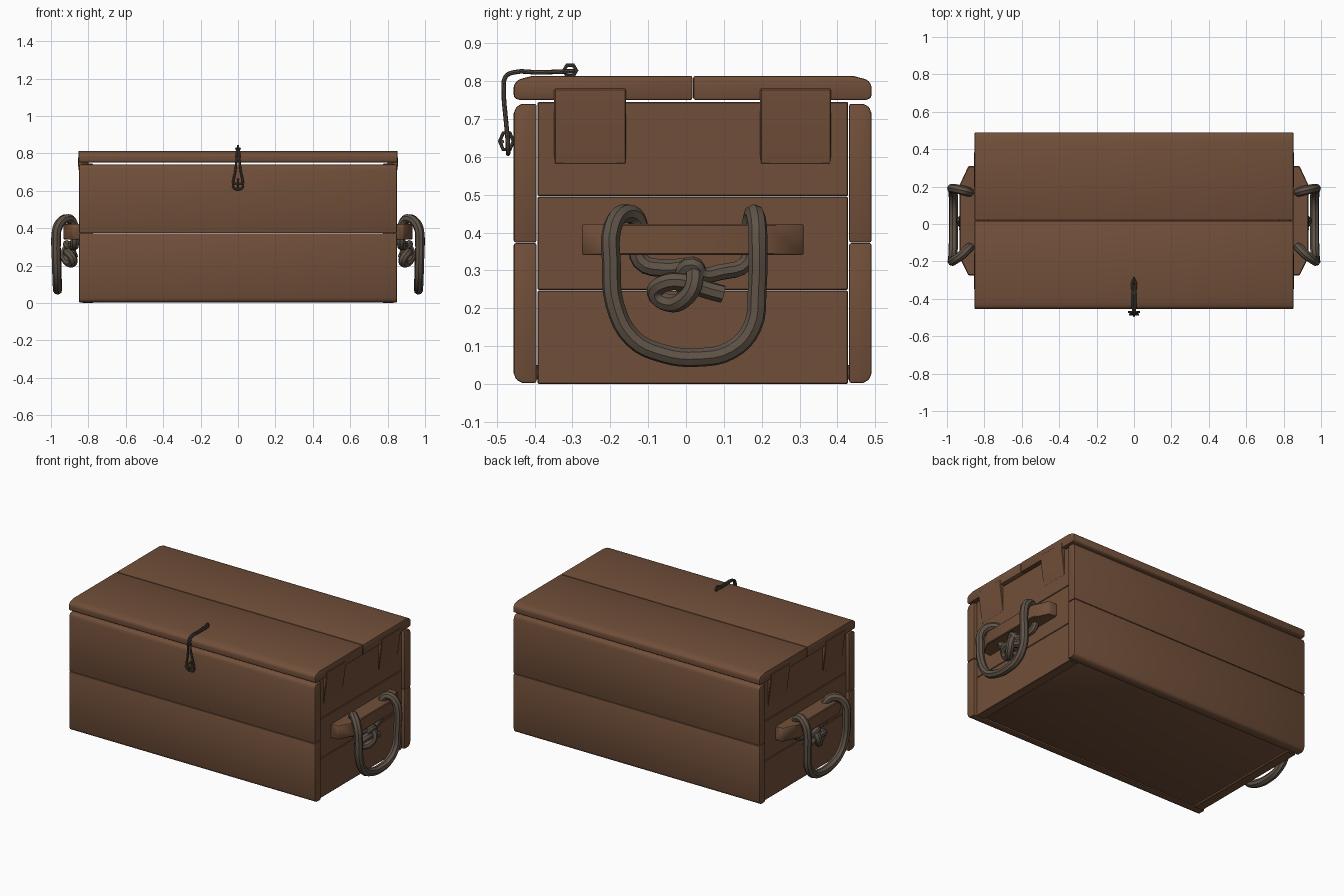
import bpy, bmesh, math
from mathutils import Vector

if "Cube" in bpy.data.objects:
    bpy.data.objects.remove(bpy.data.objects["Cube"])


def mat(name, col):
    m = bpy.data.materials.new(name)
    m.diffuse_color = (*col, 1)
    m.use_nodes = True
    m.node_tree.nodes["Principled BSDF"].inputs["Base Color"].default_value = m.diffuse_color
    return m


WOOD = mat("brown wood", (0.165, 0.078, 0.041))
ROPE = mat("grey brown rope", (0.115, 0.087, 0.064))
IRON = mat("dark wire", (0.085, 0.065, 0.05))


def finish(ob, m, bevel=0.0, seg=2):
    ob.data.materials.append(m)
    bpy.ops.object.select_all(action='DESELECT')
    ob.select_set(True)
    bpy.context.view_layer.objects.active = ob
    if bevel:
        b = ob.modifiers.new("bevel", 'BEVEL')
        b.width, b.segments = bevel, seg
        b.limit_method = 'ANGLE'
        bpy.ops.object.modifier_apply(modifier="bevel")
    bpy.ops.object.shade_smooth_by_angle(angle=math.radians(35))
    return ob


def prism(name, loop, offset, m, bevel=0.0, seg=2):
    """Polygon of 3D points swept along an offset."""
    bm = bmesh.new()
    f = bm.faces.new([bm.verts.new(p) for p in loop])
    r = bmesh.ops.extrude_face_region(bm, geom=[f])
    vs = [v for v in r['geom'] if isinstance(v, bmesh.types.BMVert)]
    bmesh.ops.translate(bm, verts=vs, vec=Vector(offset))
    bmesh.ops.recalc_face_normals(bm, faces=bm.faces)
    me = bpy.data.meshes.new(name)
    bm.to_mesh(me)
    bm.free()
    ob = bpy.data.objects.new(name, me)
    bpy.context.collection.objects.link(ob)
    return finish(ob, m, bevel, seg)


def plank(name, x, y, z, bevel=0.006, seg=2):
    loop = [(x[0], y[0], z[0]), (x[1], y[0], z[0]), (x[1], y[1], z[0]), (x[0], y[1], z[0])]
    return prism(name, loop, (0, 0, z[1] - z[0]), WOOD, bevel, seg)


def cord(name, pts, r, m, closed=False, smooth=True, sides=2):
    cu = bpy.data.curves.new(name, 'CURVE')
    cu.dimensions = '3D'
    cu.bevel_depth, cu.bevel_resolution = r, sides
    cu.use_fill_caps = True
    if smooth:
        s = cu.splines.new('BEZIER')
        s.bezier_points.add(len(pts) - 1)
        for bp, p in zip(s.bezier_points, pts):
            bp.co = p
            bp.handle_left_type = bp.handle_right_type = 'AUTO'
        s.resolution_u = 4
    else:
        s = cu.splines.new('POLY')
        s.points.add(len(pts) - 1)
        for sp, p in zip(s.points, pts):
            sp.co = (*p, 1)
    s.use_cyclic_u = closed
    ob = bpy.data.objects.new(name, cu)
    bpy.context.collection.objects.link(ob)
    bpy.ops.object.select_all(action='DESELECT')
    ob.select_set(True)
    bpy.context.view_layer.objects.active = ob
    bpy.ops.object.convert(target='MESH')
    return finish(bpy.context.view_layer.objects.active, m)


def wall_plank(name, a, b, z0, z1, outer_z):
    """Long plank rounded on its outer vertical side; a = outer y, b = inner y."""
    d = 0.022 if b > a else -0.022
    if outer_z == 'top':
        yz = [(b, z0), (a, z0), (a, z1 - 0.025), (a + d * .3, z1 - 0.008), (a + d, z1), (b, z1)]
    else:
        yz = [(b, z1), (a, z1), (a, z0 + 0.025), (a + d * .3, z0 + 0.008), (a + d, z0), (b, z0)]
    prism(name, [(-0.85, y, z) for y, z in yz], (1.70, 0, 0), WOOD, 0.005)


# Long walls, two planks each
for side, a, b in (("front", -0.455, -0.395), ("back", 0.49, 0.431)):
    wall_plank(side + "_lower_plank", a, b, 0.003, 0.372, 'bottom')
    wall_plank(side + "_upper_plank", a, b, 0.374, 0.74, 'top')

# Floor
plank("floor_board", (-0.82, 0.82), (-0.40, 0.435), (0.012, 0.05), 0.003)

# Lid, two planks with rounded outer long edges
for name, a, b in (("lid_front_plank", -0.455, 0.017), ("lid_back_plank", 0.49, 0.019)):
    s = 1 if b > a else -1
    yz = [(b, 0.75), (a + s * .012, 0.75), (a, 0.757), (a, 0.79),
          (a + s * .012, 0.804), (a + s * .05, 0.814), (b, 0.814)]
    prism(name, [(-0.853, y, z) for y, z in yz], (1.706, 0, 0), WOOD, 0.006)

for sx in (1, -1):
    tag = "right_" if sx > 0 else "left_"

    def X(p):
        return (sx * p[0], p[1], p[2])

    # End wall, three planks
    for i, (z0, z1) in enumerate(((0.0, 0.247), (0.248, 0.495), (0.496, 0.745))):
        xs = sorted((sx * 0.775, sx * 0.834))
        plank(tag + "end_plank_%d" % i, xs, (-0.392, 0.428), (z0, z1), 0.003, 1)
    # Wedge shaped hinge tabs that overlap the lid end
    for i, (y0, y1) in enumerate(((-0.348, -0.158), (0.196, 0.383))):
        lo, hi = (y0, y1)
        prism(tag + "upper_tab_%d" % i,
              [X((0.80, lo, 0.58)), X((0.834, lo, 0.58)), X((0.856, lo, 0.745)),
               X((0.856, lo, 0.78)), X((0.80, lo, 0.78))],
              (0, hi - lo, 0), WOOD, 0.003, 1)
    # Grip bar with tapered ends
    bar = [(0.83, 0.31), (0.885, 0.31), (0.932, 0.21), (0.932, -0.18), (0.885, -0.275), (0.83, -0.275)]
    prism(tag + "handle_bar", [X((x, y, 0.34)) for x, y in bar], (0, 0, 0.083), WOOD, 0.004, 1)
    # Hanging rope loop
    loop = [(0.875, -0.125, 0.38), (0.885, -0.13, 0.435), (0.92, -0.165, 0.45), (0.962, -0.195, 0.41),
            (0.972, -0.197, 0.32), (0.97, -0.188, 0.21), (0.967, -0.14, 0.12), (0.965, -0.06, 0.08),
            (0.965, 0.03, 0.07), (0.965, 0.12, 0.09), (0.968, 0.175, 0.15), (0.97, 0.188, 0.25),
            (0.972, 0.19, 0.37), (0.955, 0.188, 0.425), (0.915, 0.18, 0.45), (0.885, 0.172, 0.43),
            (0.875, 0.168, 0.38)]
    cord(tag + "rope_loop", [X(p) for p in loop], 0.025, ROPE)
    # Knot under the bar
    knot_a = [(0.875, -0.125, 0.38), (0.872, -0.12, 0.325), (0.88, -0.05, 0.305), (0.90, 0.01, 0.305),
              (0.925, 0.022, 0.27), (0.915, -0.005, 0.225), (0.885, -0.05, 0.215),
              (0.885, -0.08, 0.24), (0.905, -0.06, 0.265), (0.91, 0.0, 0.268),
              (0.90, 0.05, 0.25), (0.895, 0.098, 0.237)]
    cord(tag + "rope_knot", [X(p) for p in knot_a], 0.024, ROPE)
    knot_b = [(0.875, 0.168, 0.38), (0.872, 0.16, 0.32), (0.885, 0.09, 0.295), (0.90, 0.04, 0.29),
              (0.915, 0.018, 0.315), (0.895, -0.01, 0.29), (0.875, 0.0, 0.24)]
    cord(tag + "rope_tail", [X(p) for p in knot_b], 0.022, ROPE)

# Closing wire: a narrow loop over the lid that widens on the front
half = [(0.004, -0.30, 0.826), (0.007, -0.39, 0.823), (0.006, -0.455, 0.823), (0.006, -0.476, 0.812),
        (0.008, -0.481, 0.77), (0.015, -0.476, 0.70), (0.026, -0.471, 0.645), (0.022, -0.470, 0.615)]
pts = half + [(0, -0.470, 0.608)] + [(-x, y, z) for x, y, z in reversed(half)]
cord("clasp_wire", pts, 0.006, IRON, closed=True)


# Staples holding the wire
def staple(name, cy, cz, ry, rz):
    ring = [(0, cy + ry * math.cos(math.tau * k / 6), cz + rz * math.sin(math.tau * k / 6)) for k in range(6)]
    cord(name, ring, 0.005, IRON, closed=True, smooth=False)


staple("lid_staple", -0.306, 0.828, 0.017, 0.016)
staple("front_staple", -0.474, 0.641, 0.018, 0.025)
cord("front_pin", [(-0.028, -0.485, 0.64), (0.028, -0.485, 0.64)], 0.005, IRON, smooth=False)
